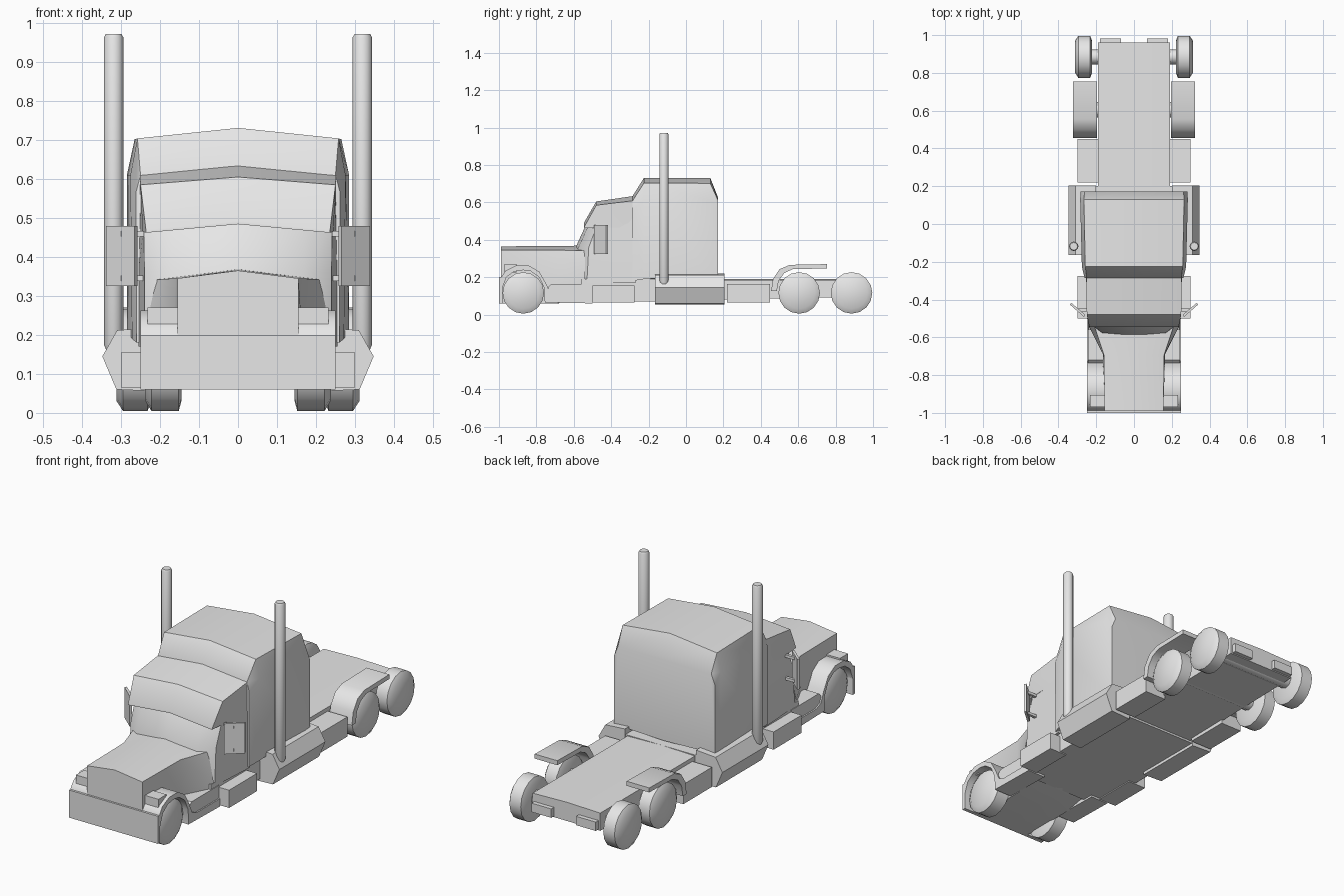
import bpy, bmesh, math

if "Cube" in bpy.data.objects:
    bpy.data.objects.remove(bpy.data.objects["Cube"])

grey = bpy.data.materials.new("light grey")
grey.diffuse_color = (0.8, 0.8, 0.8, 1)
grey.use_nodes = True
grey.node_tree.nodes["Principled BSDF"].inputs["Base Color"].default_value = grey.diffuse_color


def loft(name, rings, mirror=False, angle=40):
    """Solid skinned over closed rings of 3D points, capped at both ends."""
    bm = bmesh.new()
    vs = [[bm.verts.new(p) for p in r] for r in rings]
    n = len(rings[0])
    for a, b in zip(vs, vs[1:]):
        for i in range(n):
            j = (i + 1) % n
            bm.faces.new((a[i], a[j], b[j], b[i]))
    bm.faces.new(vs[0])
    bm.faces.new(vs[-1])
    bmesh.ops.recalc_face_normals(bm, faces=bm.faces)
    me = bpy.data.meshes.new(name)
    bm.to_mesh(me)
    bm.free()
    me.materials.append(grey)
    me.shade_smooth()
    me.set_sharp_from_angle(angle=math.radians(angle))
    ob = bpy.data.objects.new(name, me)
    bpy.context.collection.objects.link(ob)
    if mirror:
        m = ob.modifiers.new("mirror", 'MIRROR')
        m.use_mirror_merge = False
    return ob


def sym(half):
    """Half outline (starting and ending on x = 0) to a full closed ring."""
    return half + [(-x, y, z) for x, y, z in reversed(half[1:-1])]


def along_y(name, sections, **k):
    return loft(name, [sym([(x, y, z) for x, z in pts]) for y, pts in sections], **k)


def prism(name, profile, x0, x1, mirror=True, **k):
    """Side profile (y, z) extruded across x."""
    return loft(name, [[(x, y, z) for y, z in profile] for x in (x0, x1)], mirror, **k)


def box(name, x0, x1, y0, y1, z0, z1, mirror=True):
    return prism(name, [(y0, z0), (y1, z0), (y1, z1), (y0, z1)], x0, x1, mirror)


def disc_stack(name, y, z, steps, n=16):
    """Round part on a crosswise axis; steps are (x, radius)."""
    loft(name, [[(x, y + r * math.cos(i * math.tau / n), z + r * math.sin(i * math.tau / n))
                 for i in range(n)] for x, r in steps], True, angle=50)


# Hood with peaked top, flaring out to the cab
along_y("hood", [
    (-0.99, [(0, .365), (.155, .345), (.155, .20), (.15, .06), (0, .06)]),
    (-0.69, [(0, .367), (.16, .345), (.165, .20), (.15, .06), (0, .06)]),
    (-0.54, [(0, .369), (.21, .342), (.24, .20), (.235, .09), (0, .07)])], angle=30)

# Bumper, front fenders, headlights
box("bumper", -.25, .25, -1.0, -.982, .06, .20, False)
prism("front_fender", [
    (-.995, .06), (-.995, .19), (-.965, .235), (-.91, .262), (-.84, .262), (-.785, .23),
    (-.75, .17), (-.725, .115), (-.69, .10), (-.5, .10), (-.5, .06), (-.755, .065),
    (-.757, .14), (-.785, .20), (-.83, .232), (-.87, .238), (-.92, .23), (-.96, .20),
    (-.983, .14), (-.983, .06)], .15, .25)
box("headlight", .155, .232, -.97, -.905, .226, .27)
prism("side_tube", [(-.735, .115), (-.72, .10), (-.5, .10), (-.5, .165), (-.72, .165), (-.735, .15)], .15, .243)

# Cab with rounded windscreen
loft("cab", [sym([(x, y, z) for x, y in pts]) for z, pts in [
    (.17, [(0, -.60), (.17, -.585), (.24, -.53), (.255, -.27), (0, -.27)]),
    (.36, [(0, -.59), (.17, -.575), (.24, -.52), (.255, -.27), (0, -.27)]),
    (.48, [(0, -.535), (.17, -.52), (.242, -.475), (.252, -.27), (0, -.27)]),
    (.58, [(0, -.48), (.17, -.47), (.243, -.44), (.25, -.27), (0, -.27)])]], angle=45)

# Cab roof and sun visor in one wedge
along_y("roof_visor", [
    (-.545, [(0, .492), (.236, .468), (.236, .462), (0, .484)]),
    (-.48, [(0, .605), (.25, .585), (.245, .465), (0, .484)]),
    (-.26, [(0, .637), (.252, .612), (.25, .465), (0, .484)])])

# Sleeper box
along_y("sleeper", [
    (-.285, [(0, .635), (.25, .61), (.262, .565), (.26, .18), (0, .18)]),
    (-.225, [(0, .731), (.258, .704), (.276, .61), (.272, .19), (0, .19)]),
    (.13, [(0, .731), (.265, .702), (.285, .61), (.285, .21), (0, .20)]),
    (.172, [(0, .625), (.262, .61), (.283, .56), (.283, .21), (0, .20)])], angle=45)

# Chassis
box("under_cab_floor", -.24, .24, -.56, .2, .07, .19, False)
along_y("rear_frame", [
    (.18, [(0, .19), (.19, .185), (.19, .08), (0, .08)]),
    (.96, [(0, .19), (.19, .185), (.19, .095), (0, .095)])])
box("tail_light", .07, .18, .955, .982, .10, .145)

# Steps, fuel tanks, side boxes
prism("cab_step", [(-.5, .065), (-.275, .065), (-.275, .155), (-.5, .155)], .2, .30)
loft("fuel_tank", [[(x, y, z) for x, z in
                    [(.2, .055), (.312, .06), (.348, .145), (.31, .212), (.2, .22)]]
                   for y in (-.165, .205)], True)
box("side_box", .18, .30, .22, .45, .065, .165)

# Rear fenders
prism("rear_fender", [
    (.455, .125), (.465, .19), (.50, .243), (.555, .266), (.755, .27), (.755, .247),
    (.57, .243), (.525, .222), (.495, .18), (.485, .125)], .195, .322)

# Wheels and axles
disc_stack("front_wheel", -.87, .116, [(.145, .085), (.152, .111), (.222, .111), (.238, .085)])
for y in (.605, .885):
    disc_stack("rear_wheel", y, .116, [(.222, .085), (.232, .111), (.295, .111), (.312, .085)])
    disc_stack("rear_axle", y, .125, [(0, .04), (.23, .04)], 8)

# Exhaust stacks
loft("exhaust_stack", [[(.319 + r * math.cos(i * math.tau / 12), -.118 + r * math.sin(i * math.tau / 12), z)
                        for i in range(12)] for z, r in ((.155, .016), (.175, .025), (.963, .025), (.972, .02))], True)

# Wing mirrors on brackets
loft("wing_mirror", [[(.265, -.492, z), (.339, -.427, z), (.333, -.417, z), (.258, -.481, z)]
                     for z in (.325, .48)], True)
for z in (.345, .46):
    box("mirror_bracket", .235, .30, -.462, -.448, z - .007, z + .007)
